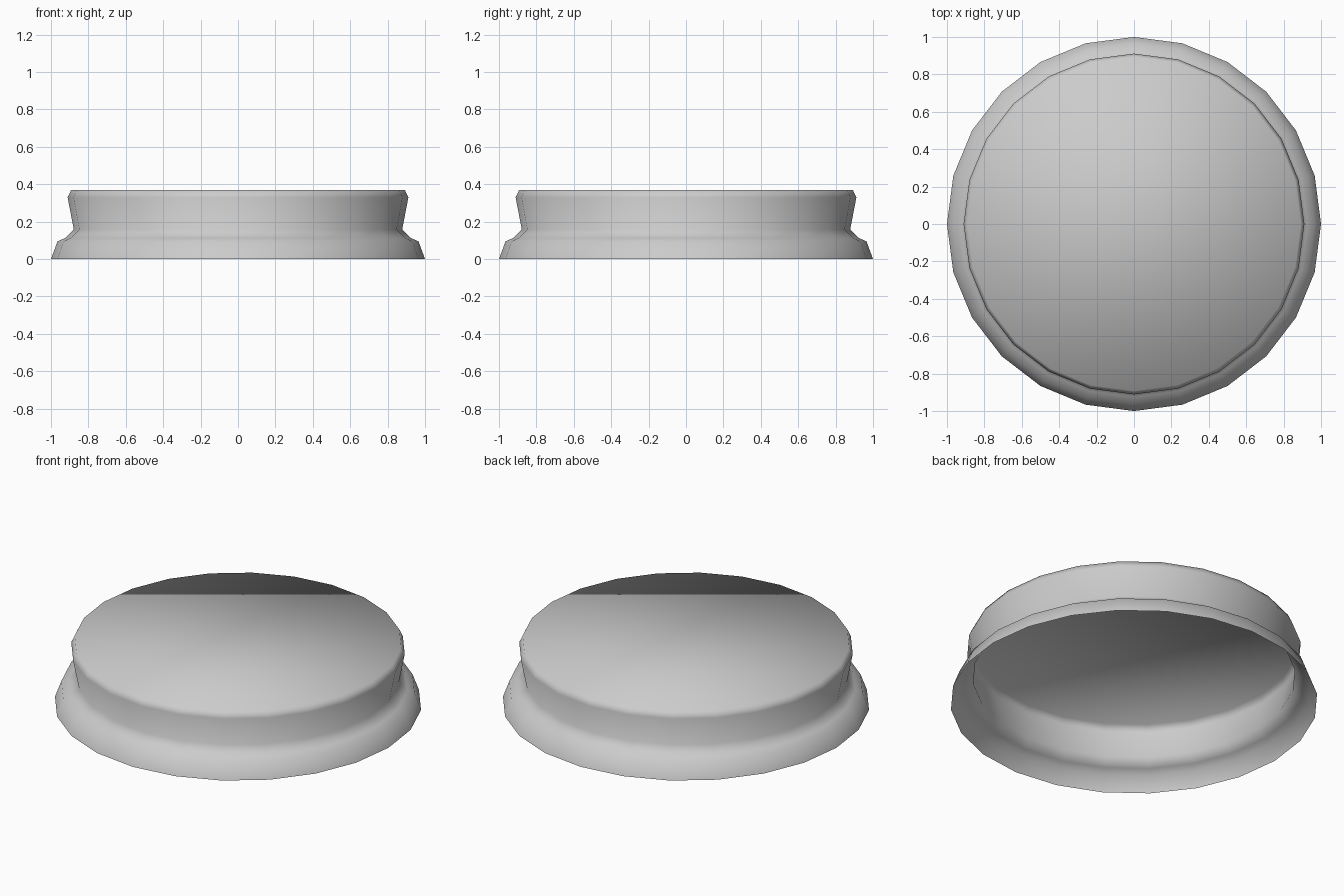
import bpy
import bmesh
from math import cos, sin, tau

cube = bpy.data.objects.get("Cube")
if cube:
    bpy.data.objects.remove(cube, do_unlink=True)

SIDES = 24

# Single flat grey
grey = bpy.data.materials.new("light_grey")
grey.use_nodes = True
colour = (0.6, 0.6, 0.6, 1)
grey.diffuse_color = colour
grey.node_tree.nodes["Principled BSDF"].inputs["Base Color"].default_value = colour

# Outer profile as (radius, height): flared skirt, neck, rim, top bevel
profile = [(1.0, 0.0), (0.965, 0.095), (0.925, 0.112),
           (0.878, 0.158), (0.911, 0.33), (0.892, 0.37)]

bm = bmesh.new()
rings = [[bm.verts.new((r * cos(tau * i / SIDES), r * sin(tau * i / SIDES), z))
          for i in range(SIDES)] for r, z in profile]

# Walls of the thin shell, open underneath
for low, high in zip(rings, rings[1:]):
    for i in range(SIDES):
        j = (i + 1) % SIDES
        bm.faces.new((low[i], low[j], high[j], high[i]))

# Flat top closing the shell
bm.faces.new(rings[-1])

# Soft shading runs over the whole shell, including the top edge
for face in bm.faces:
    face.smooth = True

mesh = bpy.data.meshes.new("round_cap")
bm.to_mesh(mesh)
bm.free()
mesh.materials.append(grey)
cap = bpy.data.objects.new("round_cap", mesh)
bpy.context.collection.objects.link(cap)
